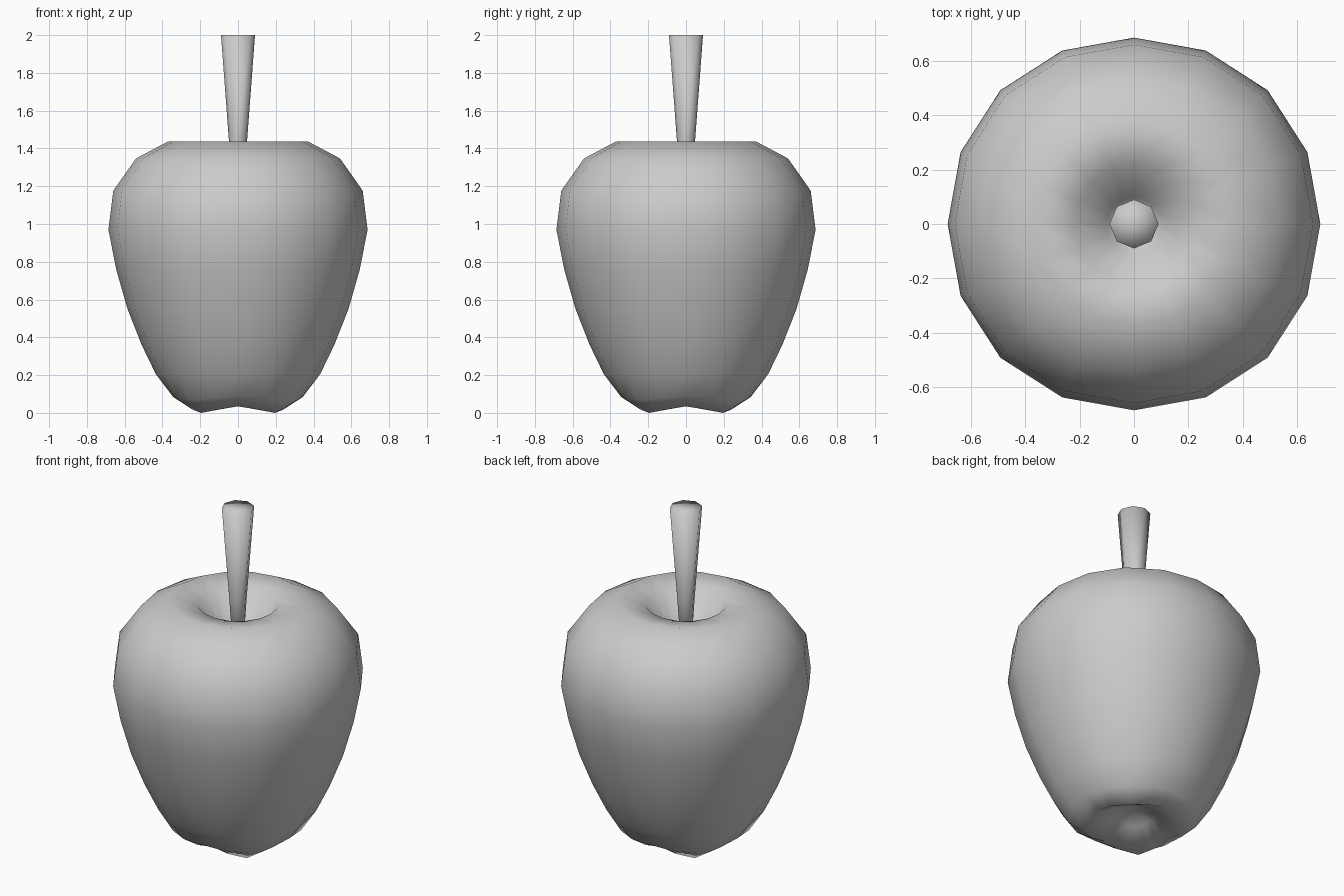
import bpy, bmesh, math

if "Cube" in bpy.data.objects:
    bpy.data.objects.remove(bpy.data.objects["Cube"])


def lathe(name, profile, sides, lobes=None):
    """Spin (radius, z) points; zero radius at an end makes a pole."""
    bm = bmesh.new()
    rings = []
    for i, (r, z) in enumerate(profile):
        if r == 0:
            rings.append([bm.verts.new((0, 0, z))] * sides)
            continue
        ring = []
        for k in range(sides):
            a = 2 * math.pi * k / sides
            w = (1 - math.cos(4 * a)) / 2      # 0 on the axes, 1 on diagonals
            dr, dz = lobes[i] if lobes else (0, 0)
            rr = r + dr * w
            ring.append(bm.verts.new((rr * math.cos(a), rr * math.sin(a), z + dz * w)))
        rings.append(ring)
    for lo, hi in zip(rings, rings[1:]):
        for k in range(sides):
            n = (k + 1) % sides
            quad = list(dict.fromkeys((lo[k], lo[n], hi[n], hi[k])))
            bm.faces.new(quad)
    bmesh.ops.recalc_face_normals(bm, faces=bm.faces)
    for f in bm.faces:
        f.smooth = True
    me = bpy.data.meshes.new(name)
    bm.to_mesh(me)
    bm.free()
    ob = bpy.data.objects.new(name, me)
    bpy.context.collection.objects.link(ob)
    return ob


# Fruit body: bottom dimple, flank, shoulder, stem hollow
body = [(0, 0.15), (0.11, 0.10), (0.245, 0.035), (0.344, 0.085), (0.435, 0.205),
        (0.51, 0.36), (0.585, 0.55), (0.645, 0.76), (0.686, 0.97), (0.66, 1.177),
        (0.54, 1.347), (0.37, 1.437), (0.22, 1.41), (0.10, 1.24), (0, 1.16)]
# Four soft lobes: strongest at the base
wave = [(0, 0), (0.01, -0.015), (0.032, -0.035), (0.02, -0.015)] + [(0.01, 0)] * 7 + [(0, 0)] * 4
lathe("fruit_body", body, 16, wave)

# Stem, flaring towards its cut top
lathe("stem", [(0, 1.12), (0.027, 1.12), (0.048, 1.44), (0.09, 2.0), (0, 2.0)], 8)
